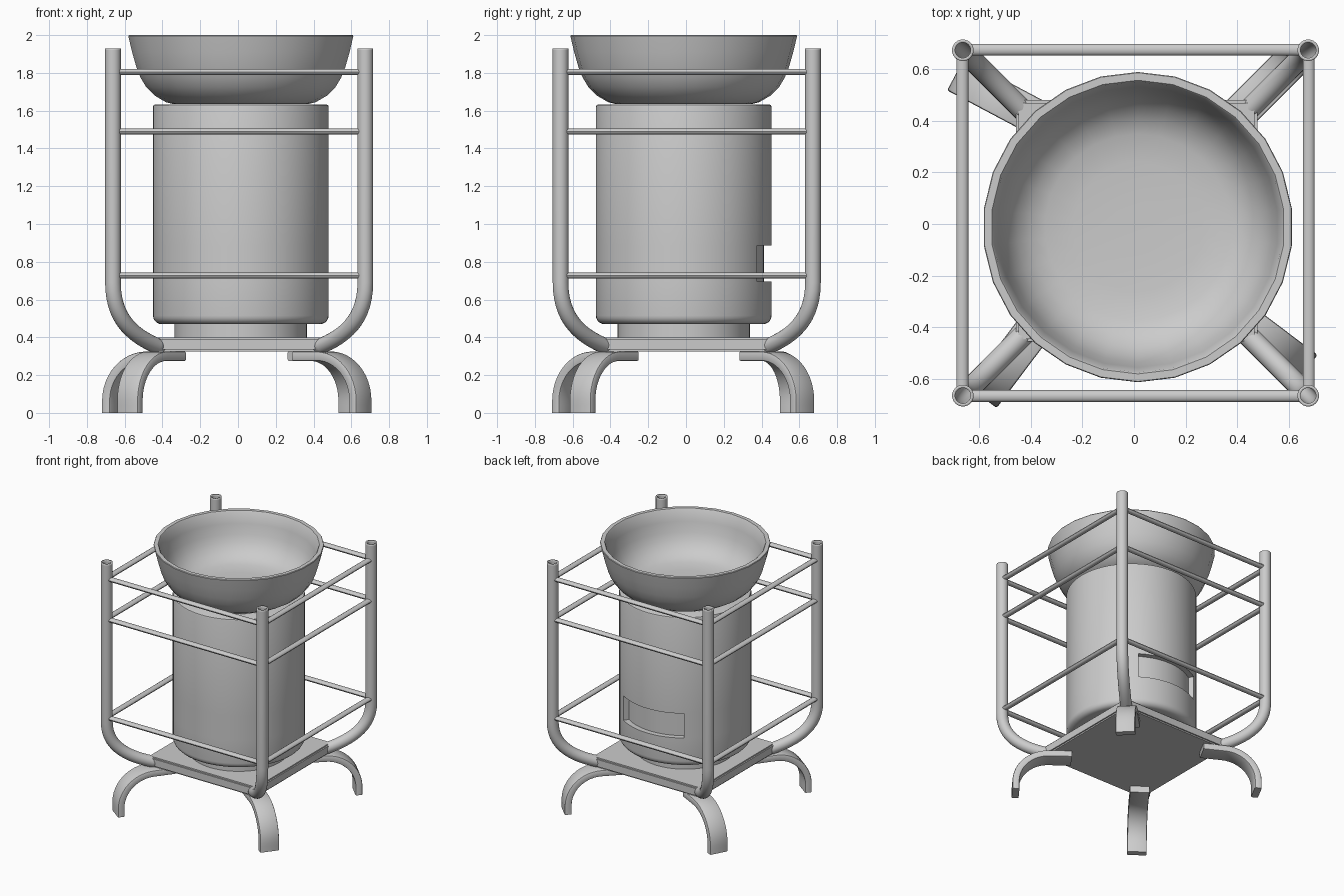
import bpy, bmesh, math
from mathutils import Vector

if "Cube" in bpy.data.objects:
    bpy.data.objects.remove(bpy.data.objects["Cube"])

AXIS = (0.015, -0.012)      # shared centre of the bowl and canister
FRAME = (0.006, 0.004)      # centre of the tube frame


def finish(name, bm, angle=35):
    bmesh.ops.recalc_face_normals(bm, faces=bm.faces)
    me = bpy.data.meshes.new(name)
    bm.to_mesh(me)
    bm.free()
    ob = bpy.data.objects.new(name, me)
    bpy.context.collection.objects.link(ob)
    bpy.ops.object.select_all(action='DESELECT')
    ob.select_set(True)
    bpy.context.view_layer.objects.active = ob
    bpy.ops.object.shade_smooth_by_angle(angle=math.radians(angle))
    return ob


def lathe(profile, n, start=0.0):
    """Revolve (radius, z) points; both ends are capped."""
    bm = bmesh.new()
    rings = [[bm.verts.new((AXIS[0] + r * math.cos(start + math.tau * i / n),
                            AXIS[1] + r * math.sin(start + math.tau * i / n), z))
              for i in range(n)] for r, z in profile]
    for a, b in zip(rings, rings[1:]):
        for i in range(n):
            j = (i + 1) % n
            bm.faces.new((a[i], a[j], b[j], b[i]))
    bm.faces.new(rings[0])
    bm.faces.new(rings[-1])
    return bm


def sweep(name, path, section, origin, angle, caps=True):
    """Sweep a section along an (s, z) path lying in a vertical plane."""
    bm = bmesh.new()
    d = Vector((math.cos(angle), math.sin(angle), 0))
    side = Vector((-d.y, d.x, 0))
    up = Vector((0, 0, 1))
    base = Vector((origin[0], origin[1], 0))
    rings = []
    for k, (s, z) in enumerate(path):
        a, b = path[max(k - 1, 0)], path[min(k + 1, len(path) - 1)]
        t = (d * (b[0] - a[0]) + up * (b[1] - a[1])).normalized()
        nrm = t.cross(side)
        rings.append([bm.verts.new(base + d * s + up * z + side * u + nrm * v)
                      for u, v in section])
    n = len(section)
    for a, b in zip(rings, rings[1:]):
        for i in range(n):
            j = (i + 1) % n
            bm.faces.new((a[i], a[j], b[j], b[i]))
    if caps:
        bm.faces.new(rings[0])
        bm.faces.new(rings[-1])
    return finish(name, bm)


def oval(a, b, n=16):
    return [(a * math.cos(math.tau * i / n), b * math.sin(math.tau * i / n))
            for i in range(n)]


# Bowl: outer wall up, over the rim, then down the inside
bowl = [(0.36, 1.635), (0.40, 1.645), (0.46, 1.68), (0.505, 1.725), (0.535, 1.775),
        (0.557, 1.83), (0.58, 1.91), (0.60, 1.995), (0.597, 2.0), (0.568, 2.0),
        (0.562, 1.993), (0.543, 1.91), (0.522, 1.835), (0.50, 1.785), (0.468, 1.74),
        (0.42, 1.70), (0.36, 1.677), (0.25, 1.667), (0.1, 1.663)]
finish("bowl", lathe(bowl, 26, math.pi / 2), 40)

# Canister with rounded bottom and a recessed window on the back
R, N = 0.465, 64
profile = [(0.40, 0.47)]
profile += [(R - 0.045 + 0.045 * math.sin(a), 0.515 - 0.045 * math.cos(a))
            for a in [math.pi / 2 * k / 5 for k in range(6)]]
profile += [(R, 0.695), (R, 0.885), (R, 1.62), (R - 0.003, 1.629), (R - 0.012, 1.633)]
bm = lathe(profile, N)
window = []
for f in bm.faces:
    c = f.calc_center_median()
    turn = math.atan2(c.x - AXIS[0], c.y - AXIS[1])
    if 0.7 < c.z < 0.88 and abs(turn) < math.radians(33):
        window.append(f)
ext = bmesh.ops.extrude_face_region(bm, geom=window)["geom"]
bmesh.ops.delete(bm, geom=window, context='FACES_ONLY')
for v in [g for g in ext if isinstance(g, bmesh.types.BMVert)]:
    v.co.x = AXIS[0] + (v.co.x - AXIS[0]) * 0.425 / R
    v.co.y = AXIS[1] + (v.co.y - AXIS[1]) * 0.425 / R
finish("canister", bm)

# Collar between canister and plate
finish("canister_collar", lathe([(0.35, 0.39), (0.35, 0.48)], 48))

# Square base plate
bm = bmesh.new()
bmesh.ops.create_cube(bm, size=1)
for v in bm.verts:
    v.co = (0.01 + v.co.x * 0.934, 0.012 + v.co.y * 0.934, 0.3625 + v.co.z * 0.075)
bmesh.ops.bevel(bm, geom=bm.edges[:], offset=0.01, segments=2, affect='EDGES')
finish("base_plate", bm)

# Corner tubes: straight upright that bends in to the plate corner
P = [(0.668, 0.69), (0.668, 0.49), (0.555, 0.40), (0.41, 0.345)]
path = [(0.668, 1.93), (0.668, 1.92), (0.668, 1.3)]
for k in range(15):
    t = k / 14
    w = ((1 - t) ** 3, 3 * t * (1 - t) ** 2, 3 * t * t * (1 - t), t ** 3)
    path.append(tuple(sum(w[i] * P[i][c] for i in range(4)) for c in (0, 1)))
path = [(s * math.sqrt(2), z) for s, z in path]
for k, label in enumerate(("back_right", "back_left", "front_left", "front_right")):
    tube = sweep("corner_tube_" + label, path, oval(0.042, 0.042, 20), FRAME,
                 math.pi / 4 + k * math.pi / 2, caps=False)
    mod = tube.modifiers.new("wall", 'SOLIDIFY')
    mod.thickness = 0.012
    mod.offset = -1

# Three levels of guard rails on four sides
for z in (0.727, 1.49, 1.805):
    for k, label in enumerate(("right", "back", "left", "front")):
        a = k * math.pi / 2
        org = (FRAME[0] + 0.67 * math.cos(a), FRAME[1] + 0.67 * math.sin(a))
        sweep("guard_rail_" + label, [(-0.635, z), (0.635, z)],
              oval(0.023, 0.016, 12), org, a + math.pi / 2)

# Curved feet, each turned a little differently under the plate corners
leg = [(0, 0), (0, 0.04)]
leg += [(-0.24 + 0.24 * math.cos(a), 0.065 + 0.235 * math.sin(a))
        for a in [math.pi / 2 * k / 12 for k in range(13)]]
leg += [(-0.32, 0.30), (-0.40, 0.30)]
W, T, C = 0.07, 0.025, 0.009
section = [(W - C, T), (C - W, T), (-W + 0.3 * C, T - 0.3 * C), (-W, T - C),
           (-W, C - T), (-W + 0.3 * C, 0.3 * C - T), (C - W, -T), (W - C, -T),
           (W - 0.3 * C, 0.3 * C - T), (W, C - T), (W, T - C), (W - 0.3 * C, T - 0.3 * C)]
for label, org, deg in (("front_left", (-0.572, -0.65), 233),
                        ("front_right", (0.648, -0.547), -37),
                        ("back_right", (0.595, 0.615), 45),
                        ("back_left", (-0.668, 0.567), 152)):
    sweep("foot_" + label, leg, section, org, math.radians(deg))
